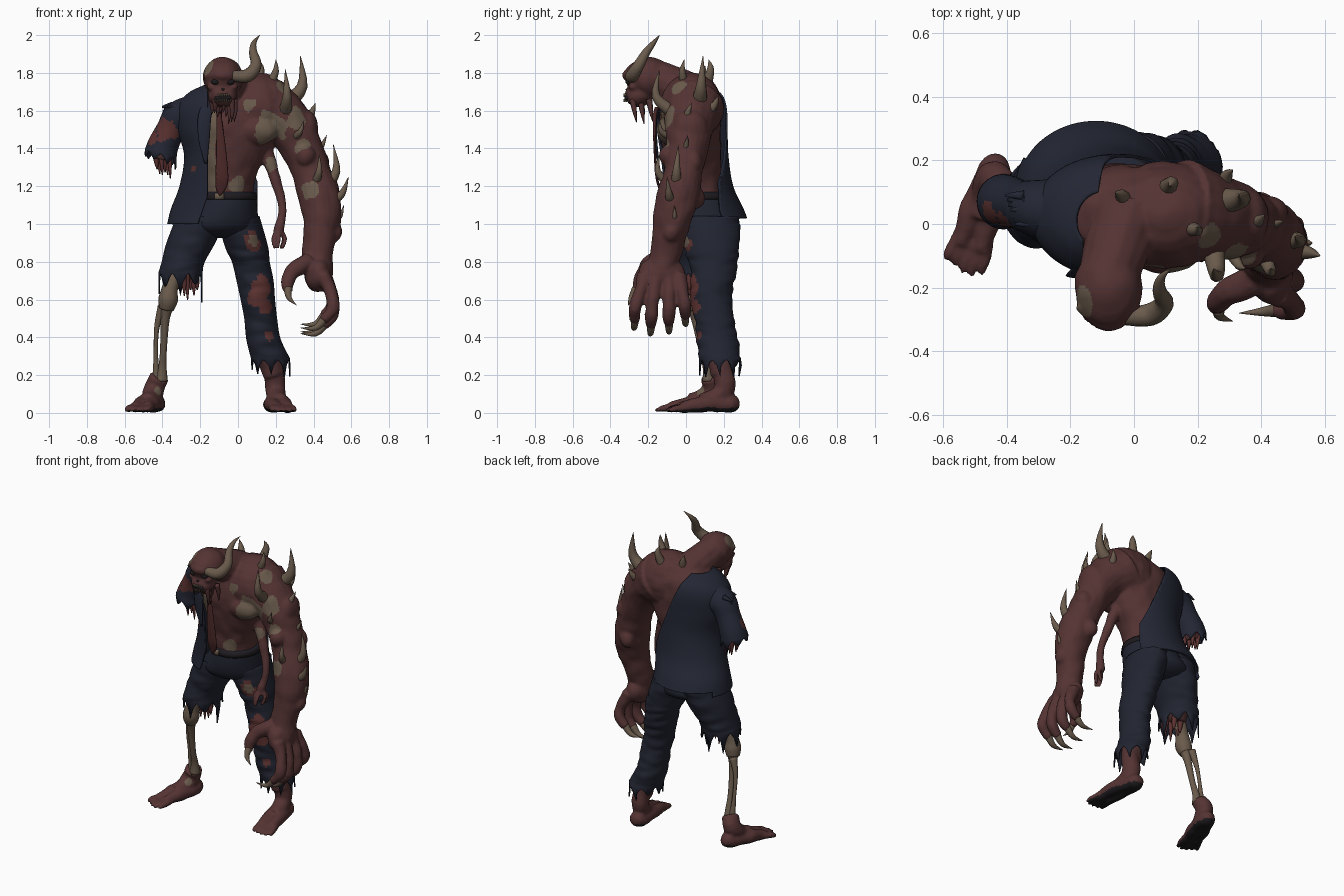
import bpy, bmesh, math, random
from mathutils import Vector, Matrix, noise

random.seed(4)

def material(name, c):
    m = bpy.data.materials.new(name)
    m.diffuse_color = (*c, 1)
    return m

FLESH = material("flesh", (0.09, 0.033, 0.033))
RAW = material("raw_meat", (0.105, 0.032, 0.03))
BONE = material("bone", (0.145, 0.105, 0.073))
JACKET = material("jacket_navy", (0.017, 0.0195, 0.034))
TROUSER = material("trouser_navy", (0.0155, 0.0175, 0.03))
TIE = material("tie_red", (0.075, 0.022, 0.022))
DARK = material("dark", (0.013, 0.011, 0.013))

def spline(pts, sub):
    out = []
    for i in range(len(pts) - 1):
        a, b, c, d = pts[max(i - 1, 0)], pts[i], pts[i + 1], pts[min(i + 2, len(pts) - 1)]
        for s in range(sub):
            t = s / sub
            out.append([0.5 * (2 * q + (r - p) * t + (2 * p - 5 * q + 4 * r - w) * t * t
                        + (3 * q - p - 3 * r + w) * t ** 3) for p, q, r, w in zip(a, b, c, d)])
    return out + [list(pts[-1])]

def tube(bm, pts, n=14, sub=4, flat=False, cap=True, rag=0):
    """Loft rings along points (x, y, z, rx[, ry]); flat keeps rings level, rag tears the end."""
    path = spline([p if len(p) == 5 else (*p, p[3]) for p in pts], sub)
    rings, u = [], Vector((1, 0, 0))
    for i, p in enumerate(path):
        t = Vector(path[min(i + 1, len(path) - 1)][:3]) - Vector(path[max(i - 1, 0)][:3])
        t.normalize()
        if flat:
            u, v = Vector((1, 0, 0)), Vector((0, 1, 0))
        else:
            u = u - t * u.dot(t)
            u = (u if u.length > 0.05 else t.orthogonal()).normalized()
            v = t.cross(u)
        rings.append([bm.verts.new(Vector(p[:3]) + u * max(p[3], .001) * math.cos(k * math.tau / n)
                      + v * max(p[4], .001) * math.sin(k * math.tau / n)) for k in range(n)])
    if rag:
        for k, vert in enumerate(rings[-1]):
            vert.co.z -= rag * (random.uniform(.3, 1) if k % 6 == 0 else (.3, .12, 0, .12, .3)[k % 6 - 1])
    for a, b in zip(rings, rings[1:]):
        for k in range(n):
            bm.faces.new((a[k], a[(k + 1) % n], b[(k + 1) % n], b[k]))
    if cap:
        bm.faces.new(rings[0])
        bm.faces.new(rings[-1])

def ball(bm, c, r):
    bmesh.ops.create_uvsphere(bm, u_segments=20, v_segments=12, radius=1,
                              matrix=Matrix.Translation(c) @ Matrix.Diagonal((*r, 1)))

def finish(name, bm, mats, rule=None, thick=0, voxel=0):
    bmesh.ops.recalc_face_normals(bm, faces=bm.faces)
    me = bpy.data.meshes.new(name)
    bm.to_mesh(me)
    bm.free()
    ob = bpy.data.objects.new(name, me)
    bpy.context.collection.objects.link(ob)
    if voxel:
        m = ob.modifiers.new("fuse", 'REMESH')
        m.mode, m.voxel_size = 'VOXEL', voxel
        m = ob.modifiers.new("soften", 'SMOOTH')
        m.factor, m.iterations = .5, 3
        bpy.context.view_layer.update()
        me = bpy.data.meshes.new_from_object(ob.evaluated_get(bpy.context.evaluated_depsgraph_get()))
        ob.modifiers.clear()
        ob.data = me
        for v, nrm in [(v, v.normal.copy()) for v in me.vertices]:
            v.co += nrm * noise.noise(v.co * 13) * .007
    me.materials.clear()
    for m in mats:
        me.materials.append(m)
    for f in me.polygons:
        f.use_smooth = True
        f.material_index = rule(f.center, f.normal) if rule else 0
    if thick:
        m = ob.modifiers.new("cloth", 'SOLIDIFY')
        m.thickness, m.offset = thick, 0
    return ob

def in_spot(p, spots):
    return any((p - Vector(s[:3])).length < s[3] * (1 + .45 * noise.noise(p * 18)) for s in spots)

# ---- Flesh body, fused from simple volumes
b = bmesh.new()
tube(b, [(-.05, .07, 1.0, .12, .12), (-.05, .055, 1.13, .13, .14), (-.05, .045, 1.25, .145, .14),
         (-.03, .03, 1.4, .21, .155), (-.02, .02, 1.55, .26, .165), (-.02, .03, 1.68, .19, .14),
         (-.01, .03, 1.76, .09, .08)], 32, 4, True)
ball(b, (.1, .03, 1.615), (.2, .17, .185))                      # hunched shoulder
ball(b, (.1, -.07, 1.5), (.12, .085, .085))                     # chest muscle
tube(b, [(-.02, .03, 1.68, .12), (-.05, -.06, 1.73, .105), (-.08, -.16, 1.775, .095)])
ball(b, (-.08, -.2, 1.775), (.108, .125, .108))                 # skull
ball(b, (-.08, -.25, 1.685), (.078, .075, .065))                # jaw
tube(b, [(-.17, -.25, 1.785, .022), (-.08, -.315, 1.785, .025), (.01, -.25, 1.785, .022)])
for s in (-1, 1):
    ball(b, (-.08 + s * .055, -.28, 1.725), (.03, .03, .02))
tube(b, [(.14, .04, 1.62, .17), (.26, .02, 1.53, .135), (.34, .005, 1.4, .112), (.39, -.015, 1.27, .103),
         (.425, -.04, 1.16, .112), (.445, -.07, 1.03, .102), (.425, -.1, .88, .084), (.42, -.13, .76, .08)], 20)
ball(b, (.34, .02, 1.5), (.09, .1, .11))                        # outer arm muscles
ball(b, (.47, -.05, 1.15), (.06, .07, .1))
for c in ((.43, .04, 1.33), (.45, -.11, 1.08), (.5, -.08, .96), (.36, -.09, 1.36), (.4, .05, 1.14)):
    ball(b, c, (.05, .05, .06))                                 # lumps
ball(b, (.425, -.13, .735), (.075, .125, .095))                 # big palm
claws = []
for y, dy, low in ((-.22, -.05, .0), (-.155, -.03, -.03), (-.09, .0, -.02), (-.035, .03, .02)):
    tube(b, [(.45, y, .73, .042), (.495, y + dy * .5, .63, .033), (.5, y + dy, .55 + low, .036),
             (.45, y + dy, .49 + low, .026)], 10)
    claws.append(((.46, y + dy, .5 + low), (.41, y + dy * 1.1, .45 + low), (.33, y + dy * 1.2, .45 + low), .024))
tube(b, [(.38, -.17, .8, .05), (.29, -.22, .75, .042), (.26, -.25, .68, .033), (.27, -.27, .64, .022)], 10)
claws.append(((.265, -.265, .66), (.27, -.29, .61), (.31, -.305, .57), .022))
# withered extra arm
tube(b, [(.13, .02, 1.42, .05), (.17, .0, 1.32, .036), (.215, -.02, 1.18, .027), (.235, -.04, 1.07, .024),
         (.215, -.06, .97, .03), (.21, -.065, .95, .022)], 10)
for dx, dy in ((-.03, -.03), (.0, -.04), (.035, -.01), (.03, .02)):
    tube(b, [(.215, -.06, .97, .014), (.215 + dx, -.06 + dy, .925, .013), (.21 + dx * .6, -.065 + dy * 1.3, .87, .008)], 8)
# torn arm stump, thighs and lower leg
tube(b, [(-.2, .04, 1.58, .09), (-.33, .055, 1.55, .07), (-.39, .07, 1.42, .06), (-.41, .07, 1.34, .05)])
tube(b, [(-.2, .1, .98, .1), (-.27, .08, .85, .09), (-.3, .06, .73, .05)])
tube(b, [(.0, .12, 1.0, .1), (.06, .13, .82, .085), (.105, .135, .6, .07), (.14, .165, .4, .075), (.19, .19, .2, .056)])

def foot(ankle, heel, toe):
    h, t = Vector((*heel, 0)), Vector((*toe, 0))
    d, side = t - h, Vector((-(t - h).y, (t - h).x, 0)).normalized()
    at = lambda f, o, z, r: (*(h + d * f + side * o + Vector((0, 0, z))), r)
    tube(b, [(*ankle, .05), at(.17, 0, .13, .056), at(.32, 0, .075, .052), at(.5, 0, .055, .047)])
    ball(b, at(.1, 0, .05, 0)[:3], (.052, .055, .05))
    for o in (-.028, .028):
        tube(b, [at(.08, o * .5, .045, .042), at(.45, o, .046, .042), at(.78, o * 1.2, .03, .03)])
    for k in range(-2, 3):
        tube(b, [at(.7, k * .024, .03, .023), at(.88, k * .028, .023, .018), at(1.02 - abs(k - .5) * .03, k * .031, .012, .009)], 8)

foot((.19, .19, .27), (.185, .27), (.245, -.11))
foot((-.415, .12, .19), (-.425, .2), (-.54, -.15))
patches = [(.17, -.13, 1.51, .085), (.19, -.06, 1.33, .055), (.31, -.09, 1.56, .055), (.4, -.12, 1.18, .055),
           (.0, -.1, 1.2, .05), (.34, -.1, 1.41, .04), (-.17, -.24, 1.83, .05),
           (.06, -.15, 1.63, .04), (.19, .1, .3, .04), (.25, -.05, 1.72, .045), (-.42, .07, .12, .025)]

def skin(p, n):
    if p.z < .04 and n.z < -.45:
        return 2                                                # dark soles
    shirt = n.y < -.1 and -.19 < p.x < -.115 + .012 * noise.noise(p * 20) and 1.1 < p.z < 1.64 and p.y > -.19
    return 1 if shirt or in_spot(p, patches) else 0
finish("flesh_body", b, [FLESH, BONE, DARK], skin, voxel=.009)

# ---- Horn, spikes and claws
b = bmesh.new()
tube(b, [(-.03, -.29, 1.785, .028), (.05, -.285, 1.785, .036), (.095, -.25, 1.84, .03), (.08, -.21, 1.91, .022),
         (.085, -.17, 1.96, .013), (.115, -.14, 2.0, .001)], 12)
spikes = [((.1, .11, 1.74), (.12, .13, 1.82), (.11, .12, 1.87), .03),
          ((-.03, .07, 1.73), (-.04, .09, 1.79), (-.06, .1, 1.84), .03),
          ((.17, -.01, 1.74), (.2, -.02, 1.81), (.2, -.01, 1.87), .026),
          ((.26, .07, 1.64), (.34, .08, 1.73), (.33, .09, 1.89), .044),
          ((.25, -.08, 1.6), (.26, -.16, 1.68), (.25, -.14, 1.82), .036),
          ((.36, .0, 1.52), (.39, .01, 1.59), (.41, .03, 1.64), .028),
          ((.27, .1, 1.58), (.29, .15, 1.63), (.31, .17, 1.68), .03),
          ((.46, -.05, 1.2), (.52, -.05, 1.28), (.505, -.04, 1.42), .034),
          ((.49, -.08, 1.12), (.55, -.09, 1.16), (.585, -.1, 1.25), .03),
          ((.4, .0, 1.38), (.44, .0, 1.41), (.47, .01, 1.47), .024),
          ((.41, -.1, 1.22), (.43, -.15, 1.28), (.43, -.14, 1.37), .026),
          ((.3, -.08, 1.46), (.33, -.13, 1.49), (.35, -.14, 1.55), .022),
          ((.5, -.06, 1.02), (.54, -.06, 1.04), (.56, -.06, 1.1), .02)]
for a, m, t, r in spikes + claws:
    tube(b, [(*a, r), (*m, r * .65), (*t, .001)], 10)
finish("horn_spikes_claws", b, [BONE])

# ---- Face: sockets, nose hole, teeth, hanging chin shreds
b = bmesh.new()
for x, z, r in ((-.12, 1.752, .022), (-.04, 1.752, .022), (-.08, 1.712, .012)):
    ball(b, (x, -.303, z), (r, .017, r * .7))
ball(b, (-.08, -.31, 1.668), (.045, .016, .02))
finish("face_hollows", b, [DARK])
b = bmesh.new()
for k in range(-4, 5):
    y = -.327 + k * k * .0015
    tube(b, [(-.08 + k * .01, y, 1.69, .006), (-.08 + k * .01, y - .002, 1.672, .002)], 6, 1)
    tube(b, [(-.08 + k * .01, y, 1.647, .006), (-.08 + k * .01, y - .002, 1.663, .002)], 6, 1)
finish("teeth", b, [BONE])
b = bmesh.new()
for k in range(9):
    x, y, l = -.14 + k * .015, -.24 - .05 * math.sin(k * 2.1), random.uniform(.03, .1)
    tube(b, [(x, y, 1.66, .018), (x + .005, y + .01, 1.64 - l * .5, .012), (x, y + .02, 1.625 - l, .002)], 7)
finish("chin_shreds", b, [FLESH])

# ---- Jacket: half shell cut from a flared tube, with torn sleeve
b = bmesh.new()
tube(b, [(-.1, .01, 1.73, .08, .09), (-.09, .03, 1.69, .17, .15), (-.07, .025, 1.62, .245, .185),
         (-.055, .025, 1.5, .26, .19), (-.055, .035, 1.36, .225, .185), (-.08, .06, 1.2, .225, .185),
         (-.115, .095, 1.08, .235, .205), (-.12, .105, 1.0, .25, .225)], 80, 6, True, False)
cuts = ((-1, (-.16, 0, 1.15), (1, 0, 0)), (-1, (-.16, 0, 1.15), (1, 0, -.35)), (1, (-.1, 0, 1.7), (1, 0, .42)),
        (1, (.1, 0, 1.2), (1, 0, 0)), (1, (0, .3, 1.03), (0, 0, -1)))
side = lambda f: 1 if f.calc_center_median().y > .05 else -1
for s, co, no in cuts:
    part = [f for f in b.faces if side(f) == s]
    geom = part + list({e for f in part for e in f.edges}) + list({v for f in part for v in f.verts})
    bmesh.ops.bisect_plane(b, geom=geom, dist=1e-5, plane_co=co, plane_no=Vector(no).normalized())
def off(f):
    p = f.calc_center_median()
    if p.y > .05:
        return p.x > min(.1, -.1 + (1.7 - p.z) * .42) or p.z < 1.03 and p.y > .2
    return p.x > -.16 + .35 * min(0, p.z - 1.15)
bmesh.ops.delete(b, geom=[f for f in b.faces if off(f)], context='FACES')
tears = [(-.25, -.09, 1.29, .035), (-.38, -.02, 1.5, .065), (-.45, .04, 1.46, .04), (-.33, -.02, 1.42, .025)]
cloth = lambda p, n: 1 if in_spot(p, tears) else 0
finish("jacket", b, [JACKET, RAW], cloth, .01)
b = bmesh.new()
tube(b, [(-.23, .04, 1.58, .1), (-.31, .05, 1.565, .085), (-.355, .06, 1.5, .073), (-.395, .07, 1.42, .078),
         (-.41, .07, 1.37, .083)], 42, 6, cap=False, rag=.09)
for k in range(7):                                              # loose shoulder threads
    tube(b, [(-.3 - k * .008, .0 + k * .015, 1.63, .014), (-.37 - k * .005, k * .015, 1.62 - .012 * (k % 3), .002)], 6, 2)
finish("torn_sleeve", b, [JACKET, RAW], cloth, .008)
b = bmesh.new()
tube(b, [(-.14, -.1, 1.69, .02, .008), (-.175, -.155, 1.58, .035, .008), (-.18, -.16, 1.45, .03, .008),
         (-.17, -.145, 1.32, .008, .006)], 10, 4, True)
finish("lapel", b, [JACKET])

# ---- Trousers
b = bmesh.new()
tube(b, [(-.05, .06, 1.17, .142, .152), (-.07, .08, 1.08, .172, .18), (-.1, .1, .99, .205, .185),
         (-.1, .11, .945, .15, .14), (-.1, .12, .925, .06, .08)], 40, 4, True)
finish("trouser_hips", b, [TROUSER])
holes = [(.08, .0, .91, .05), (.13, .04, .68, .055), (.1, .03, .61, .05), (.15, .05, .56, .04), (.16, .08, .4, .025)]
rims = [(.085, .0, .915, .03)]
torn = lambda p, n: 2 if in_spot(p, rims) else 1 if in_spot(p, holes) else 0
for name, pts, rag in (
        ("left_trouser_leg", [(.0, .12, 1.04, .11, .16), (.045, .135, .88, .11, .142), (.068, .145, .8, .096, .126),
          (.09, .14, .7, .094, .11), (.105, .135, .6, .087, .105), (.12, .15, .5, .083, .1),
          (.135, .165, .39, .087, .105), (.175, .18, .28, .1, .105)], .1),
        ("right_trouser_leg", [(-.19, .11, 1.04, .13, .17), (-.25, .09, .9, .125, .155), (-.29, .07, .8, .11, .135),
          (-.305, .06, .74, .113, .13)], .17)):
    b = bmesh.new()
    tube(b, pts, 48, 8, True, False, rag)
    for v in b.verts:                                           # cloth creases
        v.co.y += .014 * noise.noise(Vector((v.co.x * 8, v.co.y * 8, v.co.z * 26)))
    finish(name, b, [TROUSER, RAW, BONE], torn, .008)

# ---- Belt, buckle, tie
b = bmesh.new()
tube(b, [(-.05, .06, 1.165, .147, .157), (-.052, .062, 1.13, .155, .165)], 40, 2, True)
finish("belt", b, [DARK])
b = bmesh.new()
bmesh.ops.create_cube(b, size=1, matrix=Matrix.Translation((-.1, -.1, 1.147)) @ Matrix.Diagonal((.05, .015, .035, 1)))
finish("buckle", b, [BONE])
b = bmesh.new()
tube(b, [(-.1, -.15, 1.62, .022, .014), (-.1, -.165, 1.57, .014, .01), (-.09, -.165, 1.4, .026, .007),
         (-.085, -.155, 1.25, .034, .007), (-.09, -.14, 1.19, .028, .007), (-.095, -.13, 1.15, .003, .004)], 12, 4, True)
finish("tie", b, [TIE])

# ---- Bare bone leg and hanging meat
b = bmesh.new()
tube(b, [(-.29, .07, .86, .035), (-.325, .05, .75, .036), (-.36, .03, .66, .042), (-.37, .03, .6, .052), (-.38, .04, .55, .04)])
tube(b, [(-.37, .035, .58, .04), (-.385, .05, .5, .024), (-.395, .085, .33, .018), (-.4, .11, .24, .022), (-.405, .12, .17, .034)])
tube(b, [(-.4, .07, .56, .026), (-.43, .085, .45, .014), (-.435, .11, .3, .012), (-.43, .125, .17, .024)])
finish("leg_bones", b, [BONE])
b = bmesh.new()
for k in range(7):
    x, y, z = -.33 + k * .017, .04 + .04 * math.sin(k * 2), random.uniform(.57, .66)
    tube(b, [(x, y, .78, .022), (x + .01, y, .69, .014), (x + .012, y, z, .003)], 8)
for k in range(6):
    x, y, z = -.44 + k * .014, .07 + .04 * math.sin(k * 2), random.uniform(1.23, 1.3)
    tube(b, [(x, y, 1.4, .02), (x + .008, y, 1.33, .013), (x + .012, y, z, .003)], 8)
finish("hanging_meat", b, [RAW])
